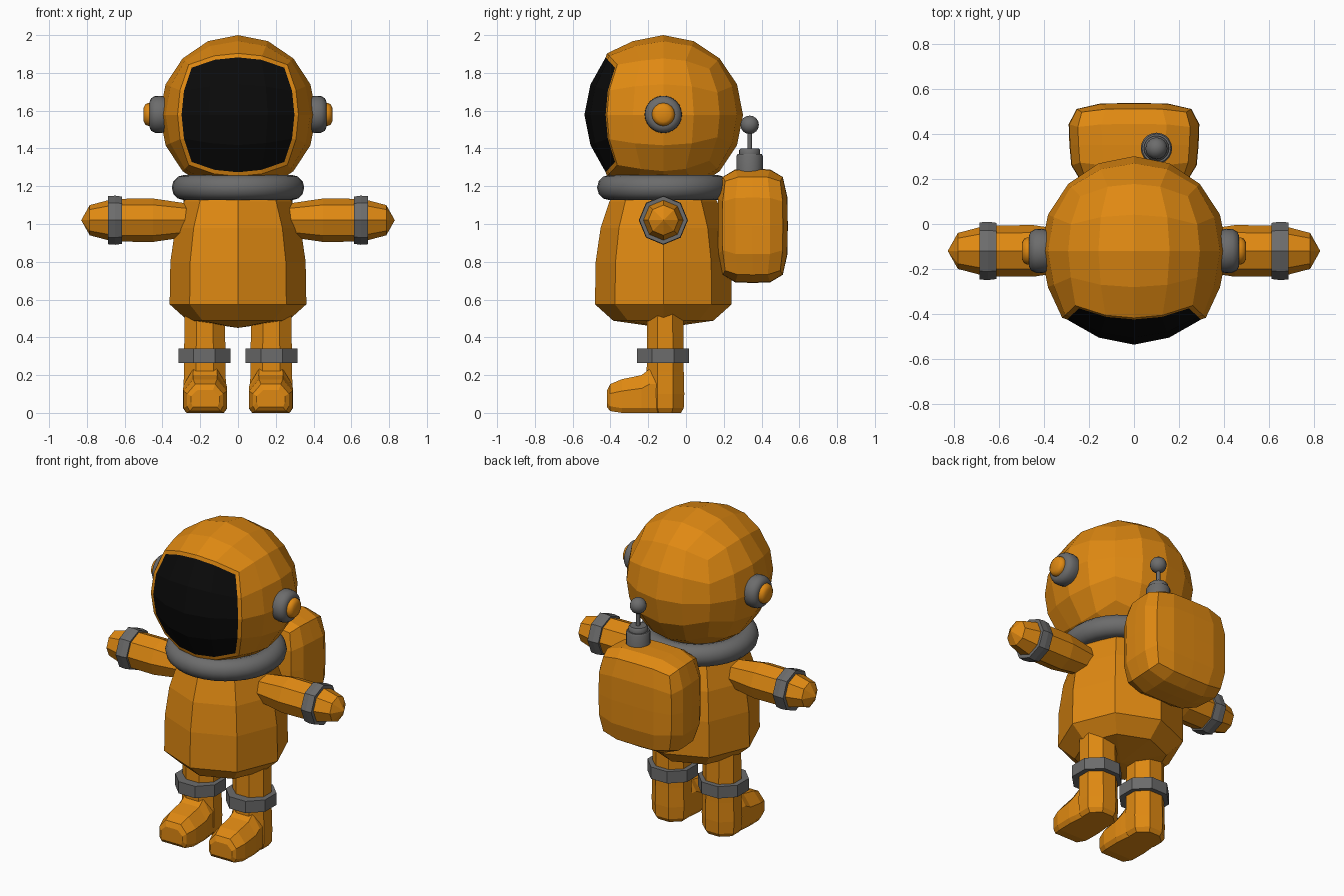
import bpy, bmesh, math
from mathutils import Vector

if "Cube" in bpy.data.objects:
    bpy.data.objects.remove(bpy.data.objects["Cube"])


def material(name, rgb):
    m = bpy.data.materials.new(name)
    m.diffuse_color = (*rgb, 1)
    m.use_nodes = True
    m.node_tree.nodes["Principled BSDF"].inputs["Base Color"].default_value = m.diffuse_color
    return m


ORANGE = material("suit orange", (0.74, 0.25, 0.006))
GREY = material("trim grey", (0.15, 0.15, 0.15))
BLACK = material("visor black", (0.003, 0.003, 0.003))
CY = -0.12          # y of the body axis
OCT = math.pi / 8   # turns an octagon so a flat faces forward


def finish(bm, name, mats, smooth=False):
    bmesh.ops.remove_doubles(bm, verts=bm.verts, dist=1e-5)
    bmesh.ops.recalc_face_normals(bm, faces=bm.faces)
    mesh = bpy.data.meshes.new(name)
    bm.to_mesh(mesh)
    bm.free()
    for m in mats:
        mesh.materials.append(m)
    ob = bpy.data.objects.new(name, mesh)
    bpy.context.collection.objects.link(ob)
    if smooth:
        bpy.ops.object.select_all(action='DESELECT')
        ob.select_set(True)
        bpy.context.view_layer.objects.active = ob
        bpy.ops.object.shade_smooth_by_angle(angle=math.radians(40))
    return ob


def loft(name, rings, mat, smooth=False, closed=False):
    """Skin a list of equal-length point rings; cap open ends."""
    bm = bmesh.new()
    vs = [[bm.verts.new(p) for p in ring] for ring in rings]
    n = len(vs[0])
    pairs = list(zip(vs, vs[1:])) + ([(vs[-1], vs[0])] if closed else [])
    for a, b in pairs:
        for i in range(n):
            j = (i + 1) % n
            bm.faces.new((a[i], a[j], b[j], b[i]))
    if not closed:
        bm.faces.new(vs[0])
        bm.faces.new(vs[-1])
    return finish(bm, name, [mat], smooth)


def lathe(name, profile, centre, mat, n=8, axis='Z', side=1, phase=0.0,
          scale=(1, 1), smooth=False, closed=False):
    """Turn (radius, distance) points about the z axis or outward along x."""
    rings = []
    for r, t in profile:
        ring = []
        for i in range(n):
            a = phase + 2 * math.pi * i / n
            u, v = r * scale[0] * math.cos(a), r * scale[1] * math.sin(a)
            p = (u, v, t) if axis == 'Z' else (side * t, u, v)
            ring.append(Vector(p) + Vector(centre))
        rings.append(ring)
    return loft(name, rings, mat, smooth, closed)


def grid_cube(cuts):
    bm = bmesh.new()
    bmesh.ops.create_cube(bm, size=2)
    bmesh.ops.subdivide_edges(bm, edges=bm.edges[:], cuts=cuts, use_grid_fill=True)
    return bm


# helmet: rounded cube with equal-angle rows, its front patch being the visor
bm = grid_cube(3)
front = [f for f in bm.faces if f.calc_center_median().y < -0.99]
for v in bm.verts:
    d = Vector([math.tan(c * math.pi / 4) for c in v.co]).normalized()
    v.co = Vector((d.x * 0.415, d.y * 0.422 + CY, d.z * 0.422 + 1.578))
edge = {v for f in front for v in f.verts
        if any(g not in front for g in v.link_faces)}
for v in edge:      # flare the opening a little
    v.co.x *= 1.09
    v.co.z = 1.578 + (v.co.z - 1.578) * 1.09
bmesh.ops.recalc_face_normals(bm, faces=bm.faces)
bmesh.ops.inset_region(bm, faces=front, thickness=0.022, depth=-0.004,
                       use_even_offset=True)
for f in front:
    f.material_index = 1
finish(bm, "helmet", [ORANGE, BLACK])

# neck collar
ring = [(0.285 + 0.066 * math.cos(a), 0.067 * math.sin(a))
        for a in [2 * math.pi * i / 12 for i in range(12)]]
lathe("neck_collar", ring, (0, CY, 1.193), GREY, n=32, smooth=True, closed=True)

# torso
lathe("torso", [(0, 0.45), (0.265, 0.488), (0.362, 0.575), (0.358, 0.80),
                (0.332, 0.98), (0.285, 1.12), (0.22, 1.21), (0, 1.22)],
      (0, CY, 0), ORANGE)

# backpack: box rounded by a power norm
bm = grid_cube(3)
for v in bm.verts:
    d = v.co.copy()
    d /= sum(abs(c) ** 4.5 for c in d) ** (1 / 4.5)
    v.co = Vector((d.x * (0.288 + 0.012 * d.y), d.y * 0.186 + 0.353, d.z * 0.302 + 0.99))
finish(bm, "backpack", [ORANGE])

# antenna on the backpack
AT = (0.1, 0.337, 0)
lathe("antenna_base", [(0.07, 1.24), (0.07, 1.36), (0.064, 1.37), (0.056, 1.37),
                       (0.056, 1.39), (0.048, 1.40)], AT, GREY, n=20, smooth=True)
lathe("antenna_rod", [(0.012, 1.39), (0.012, 1.50)], AT, GREY, n=10, smooth=True)
lathe("antenna_ball", [(0.049 * math.sin(a), 1.525 - 0.049 * math.cos(a))
                       for a in [math.pi * i / 8 for i in range(9)]],
      AT, GREY, n=16, smooth=True)

for side, word in ((1, "right"), (-1, "left")):
    # ear pads
    ear = (0, CY, 1.58)
    lathe(word + "_ear_pad", [(0.09, 0.37), (0.099, 0.41), (0.097, 0.44),
                              (0.086, 0.46), (0.068, 0.468), (0, 0.468)],
          ear, GREY, n=24, axis='X', side=side, smooth=True)
    lathe(word + "_ear_button", [(0.06, 0.45), (0.061, 0.475), (0.054, 0.49),
                                 (0.038, 0.499), (0, 0.50)],
          ear, ORANGE, n=16, axis='X', side=side, smooth=True)

    # arms with cuffs
    arm = (0, CY, 1.02)
    lathe(word + "_arm", [(0.06, 0.20), (0.09, 0.28), (0.115, 0.45), (0.113, 0.66),
                          (0.08, 0.785), (0, 0.83)],
          arm, ORANGE, axis='X', side=side)
    lathe(word + "_arm_cuff", [(0.11, 0.613), (0.125, 0.613), (0.13, 0.65),
                               (0.127, 0.688), (0.105, 0.688)],
          arm, GREY, axis='X', side=side)

    # legs with cuffs
    k = 1 / math.cos(OCT)
    leg = (side * 0.176, -0.11, 0)
    lathe(word + "_leg", [(0.85 * k, 0), (1.0 * k, 0.025), (1.03 * k, 0.1),
                          (1.0 * k, 0.22), (0.97 * k, 0.56)],
          leg, ORANGE, phase=OCT, scale=(0.11, 0.098))
    lathe(word + "_leg_cuff", [(0.10, 0.265), (0.138 * k, 0.265),
                               (0.138 * k, 0.34), (0.10, 0.34)],
          (side * 0.178, -0.122, 0), GREY, phase=OCT)

    # boot toe: chamfered sections from tip back into the leg
    rings = []
    for y, w, lo, hi in ((-0.418, 0.075, 0.03, 0.12), (-0.402, 0.095, 0.01, 0.152),
                         (-0.34, 0.115, 0.0, 0.178), (-0.235, 0.117, 0.0, 0.2),
                         (-0.19, 0.112, 0.0, 0.235), (-0.10, 0.10, 0.0, 0.235)):
        c = 0.35 * (hi - lo)
        half = [(w * 0.85, lo), (w, lo + 0.025), (w, hi - c), (w * 0.55, hi)]
        pts = half + [(-x, z) for x, z in reversed(half)]
        rings.append([(side * 0.174 + x, y, z) for x, z in pts])
    loft(word + "_boot_toe", rings, ORANGE)
